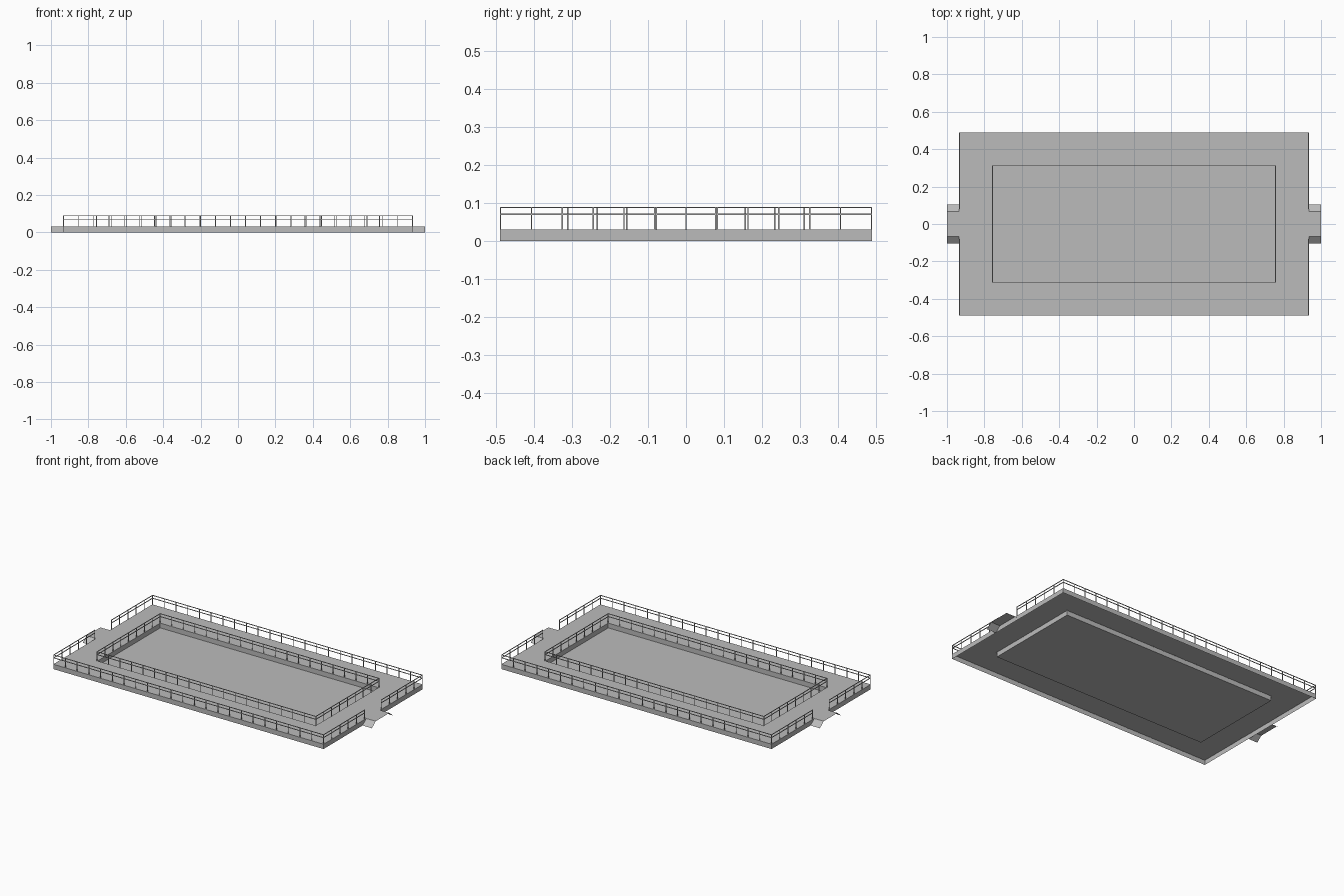
import bpy
import bmesh
from mathutils import Vector

cube = bpy.data.objects.get("Cube")
if cube:
    bpy.data.objects.remove(cube, do_unlink=True)

# One shared grey
grey = bpy.data.materials.new("concrete_grey")
grey.use_nodes = True
colour = (0.5, 0.5, 0.5, 1)
grey.diffuse_color = colour
grey.node_tree.nodes["Principled BSDF"].inputs["Base Color"].default_value = colour

HX, HY = 0.935, 0.49      # deck half size
PX, PY = 0.755, 0.31      # sunken floor half size
DECK = 0.03
RAILS = (0.07, 0.088)     # rail heights
GAP = 0.082               # half width of the entrance opening
PITCH = 0.0813            # post spacing
T = 0.0035                # bar thickness


def finish(name, bm):
    mesh = bpy.data.meshes.new(name)
    bm.to_mesh(mesh)
    bm.free()
    mesh.materials.append(grey)
    obj = bpy.data.objects.new(name, mesh)
    bpy.context.collection.objects.link(obj)
    return obj


def bar(bm, a, b):
    """Square bar between two points along one axis."""
    a, b = Vector(a), Vector(b)
    cube = bmesh.ops.create_cube(bm, size=1)["verts"]
    size = [abs(v) + T for v in b - a]
    bmesh.ops.scale(bm, vec=size, verts=cube)
    bmesh.ops.translate(bm, vec=(a + b) / 2, verts=cube)


def fence(name, runs):
    """Posts and two rails along each straight run."""
    bm = bmesh.new()
    for start, end in runs:
        a, b = Vector((*start, 0)), Vector((*end, 0))
        count = max(1, round((b - a).length / PITCH))
        for z in RAILS:
            bar(bm, a + Vector((0, 0, z)), b + Vector((0, 0, z)))
        for i in range(count + 1):
            p = a.lerp(b, i / count)
            bar(bm, p + Vector((0, 0, DECK)), p + Vector((0, 0, RAILS[-1])))
    return finish(name, bm)


# Deck shell: skirt, walkway, inner walls and sunken floor
bm = bmesh.new()
rings = []
for x, y, z in ((HX, HY, 0), (HX, HY, DECK), (PX, PY, DECK), (PX, PY, 0)):
    rings.append([bm.verts.new((sx * x, sy * y, z))
                  for sx, sy in ((-1, -1), (1, -1), (1, 1), (-1, 1))])
for low, high in zip(rings, rings[1:]):
    for i in range(4):
        j = (i + 1) % 4
        bm.faces.new((low[i], low[j], high[j], high[i]))
bm.faces.new(rings[-1])
finish("deck", bm)

# Entrance ramps: flat landing with a slope on each side
for side, name in ((1, "left_ramp"), (-1, "right_ramp")):
    bm = bmesh.new()
    profile = ((-0.105, 0), (-0.068, DECK), (0.068, DECK), (0.105, 0))
    pairs = [[bm.verts.new((side * x, y, z)) for x in (HX, 1.0)]
             for y, z in profile]
    for (a, b), (c, d) in zip(pairs, pairs[1:]):
        bm.faces.new((a, b, d, c) if side > 0 else (c, d, b, a))
    finish(name, bm)

# Outer railing, open at both ramps
ox, oy = HX - T / 2, HY - T / 2
outer = [((-ox, s * oy), (ox, s * oy)) for s in (-1, 1)]
outer += [((sx * ox, sy * GAP), (sx * ox, sy * oy))
          for sx in (-1, 1) for sy in (-1, 1)]
fence("outer_railing", outer)

# Inner railing around the sunken floor
ix, iy = PX + T / 2, PY + T / 2
inner = [((-ix, s * iy), (ix, s * iy)) for s in (-1, 1)]
inner += [((s * ix, -iy), (s * ix, iy)) for s in (-1, 1)]
fence("inner_railing", inner)
